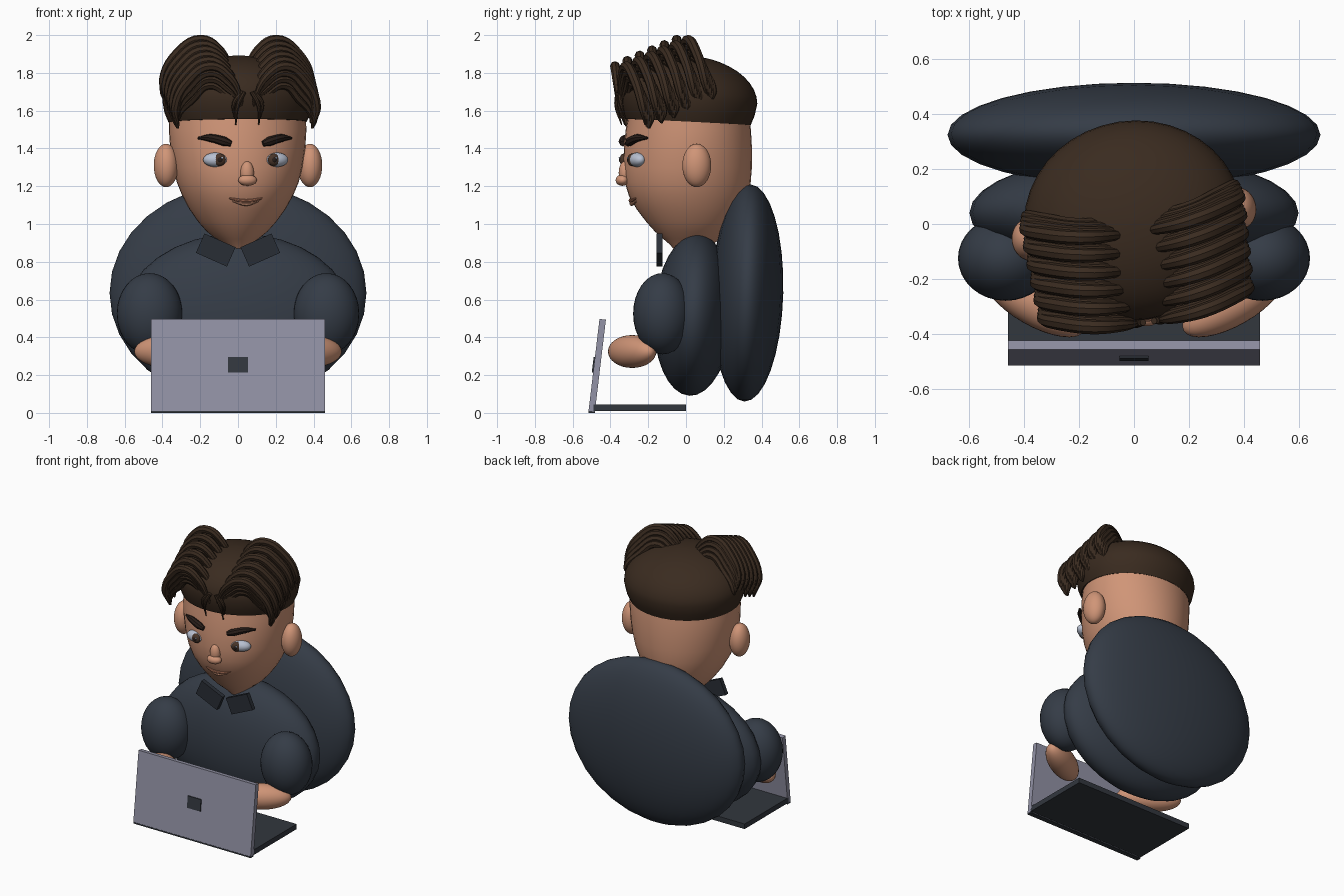
import bpy, bmesh, math
from mathutils import Matrix, Vector

if "Cube" in bpy.data.objects:
    bpy.data.objects.remove(bpy.data.objects["Cube"])

TURN = Matrix.Rotation(math.radians(8.5), 4, 'Z')   # the head looks slightly to one side


def mat(name, r, g, b):
    m = bpy.data.materials.new(name)
    m.diffuse_color = (r, g, b, 1)
    m.use_nodes = True
    m.node_tree.nodes["Principled BSDF"].inputs["Base Color"].default_value = m.diffuse_color
    return m


NAVY = mat("navy cloth", 0.035, 0.045, 0.062)
COLLAR = mat("dark collar", 0.022, 0.027, 0.036)
SKIN = mat("skin", 0.63, 0.30, 0.185)
LIP = mat("lip", 0.42, 0.17, 0.10)
HAIR = mat("dark brown hair", 0.042, 0.024, 0.014)
BROW = mat("brow", 0.022, 0.013, 0.010)
WHITE = mat("eye white", 0.48, 0.53, 0.64)
IRIS = mat("iris brown", 0.065, 0.035, 0.022)
METAL = mat("lilac metal", 0.29, 0.29, 0.38)
DARK = mat("dark casing", 0.032, 0.038, 0.048)


def finish(ob, name, m, turned=False):
    ob.name = name
    ob.data.materials.clear()
    ob.data.materials.append(m)
    bpy.ops.object.select_all(action='DESELECT')
    ob.select_set(True)
    bpy.context.view_layer.objects.active = ob
    bpy.ops.object.shade_smooth_by_angle(angle=math.radians(40))
    if turned:
        ob.matrix_world = TURN @ ob.matrix_world
    return ob


def ball(name, c, r, m, rot=(0, 0, 0), turned=False, seg=32):
    bpy.ops.mesh.primitive_uv_sphere_add(segments=seg, ring_count=seg // 2, location=c, rotation=rot)
    ob = bpy.context.object
    ob.scale = r
    bpy.context.view_layer.update()
    return finish(ob, name, m, turned)


def box(name, c, size, m, rot=(0, 0, 0)):
    bpy.ops.mesh.primitive_cube_add(size=1, location=c, rotation=rot)
    ob = bpy.context.object
    ob.scale = size
    bpy.context.view_layer.update()
    return finish(ob, name, m)


def rings(name, rows, m, tilt=0.0, n=40):
    """Stacked ellipses: (z, half width, front y, back y)."""
    bm = bmesh.new()
    loops = []
    for z, rx, yf, yb in rows:
        cy, ry = (yf + yb) / 2, (yb - yf) / 2
        loop = []
        for i in range(n):
            a = 2 * math.pi * i / n
            y = cy + ry * math.sin(a)
            loop.append(bm.verts.new((rx * math.cos(a), y, z - tilt * y)))
        loops.append(loop)
    for a, b in zip(loops, loops[1:]):
        for i in range(n):
            j = (i + 1) % n
            bm.faces.new((a[i], a[j], b[j], b[i]))
    bm.faces.new(loops[0][::-1])
    bm.faces.new(loops[-1])
    bmesh.ops.recalc_face_normals(bm, faces=bm.faces)
    me = bpy.data.meshes.new(name)
    bm.to_mesh(me)
    bm.free()
    ob = bpy.data.objects.new(name, me)
    bpy.context.collection.objects.link(ob)
    return finish(ob, name, m, True)


def strands(name, paths, radius, m, taper, res=6):
    """Tapered tubes through the given points, joined in one object."""
    cu = bpy.data.curves.new(name, 'CURVE')
    cu.dimensions = '3D'
    cu.bevel_depth = radius
    cu.bevel_resolution = 2
    cu.resolution_u = res
    cu.use_fill_caps = True
    for pts in paths:
        sp = cu.splines.new('BEZIER')
        sp.bezier_points.add(len(pts) - 1)
        for bp, p, t in zip(sp.bezier_points, pts, taper):
            bp.co = p
            bp.radius = t
            bp.handle_left_type = bp.handle_right_type = 'AUTO'
    ob = bpy.data.objects.new(name, cu)
    bpy.context.collection.objects.link(ob)
    bpy.ops.object.select_all(action='DESELECT')
    ob.select_set(True)
    bpy.context.view_layer.objects.active = ob
    bpy.ops.object.convert(target='MESH')
    return finish(bpy.context.object, name, m, True)


# Seat back, torso
ball("chair_back", (0, 0.325, 0.635), (0.68, 0.19, 0.575), NAVY, (math.radians(-1.5), 0, 0))
ball("torso", (0, 0.04, 0.52), (0.60, 0.21, 0.43), NAVY, (math.radians(-3), 0, 0))

# Head, with a narrow chin that runs into the neck
rings("head", [(0.86, 0.04, -0.06, 0.10), (0.89, 0.075, -0.085, 0.14), (0.92, 0.11, -0.12, 0.18),
               (0.96, 0.16, -0.165, 0.225), (1.01, 0.205, -0.21, 0.265), (1.08, 0.255, -0.263, 0.305),
               (1.15, 0.293, -0.303, 0.33), (1.22, 0.322, -0.324, 0.343), (1.30, 0.342, -0.332, 0.349),
               (1.40, 0.358, -0.328, 0.349), (1.50, 0.365, -0.318, 0.343), (1.60, 0.36, -0.30, 0.33)], SKIN)

# Hair cap: lower rim, then a dome
dome = [(1.54, 0.367, -0.322, 0.342), (1.59, 0.388, -0.342, 0.362)]
for k in range(11):
    a = math.radians(k * 8.9)
    c = math.cos(a)
    dome.append((1.655 + 0.237 * math.sin(a), 0.40 * c, 0.01 - 0.362 * c, 0.01 + 0.367 * c))
rings("hair_cap", dome, HAIR, tilt=0.05)

for s, side in ((-1, "left"), (1, "right")):
    # Sleeve, hand, collar
    ball(side + "_sleeve", (s * 0.468, -0.125, 0.525), (0.174, 0.155, 0.215), NAVY)
    ball(side + "_hand", (s * 0.363, -0.285, 0.325), (0.21, 0.085, 0.087), SKIN, (0, 0, s * math.radians(30)))
    box(side + "_collar", (s * 0.118, -0.14, 0.862), (0.18, 0.03, 0.112), COLLAR,
        (0, -s * math.radians(24), 0))
    # Ear, eye, brow
    ball(side + "_ear", (s * 0.385, 0.0, 1.31), (0.065, 0.077, 0.115), SKIN, turned=True)
    ball(side + "_eye", (s * 0.163, -0.285, 1.34), (0.066, 0.04, 0.038), WHITE, (0, 0, s * 0.25), True)
    ball(side + "_iris", (s * 0.145, -0.312, 1.34), (0.033, 0.022, 0.033), IRIS, (0, 0, s * 0.25), True, 20)
    ball(side + "_pupil", (s * 0.145, -0.324, 1.34), (0.017, 0.014, 0.017), BROW, (0, 0, s * 0.25), True, 16)
    ball(side + "_eye_glint", (s * 0.145 + 0.01, -0.335, 1.35), (0.006, 0.005, 0.006), WHITE, turned=True, seg=12)
    strands(side + "_brow", [[(s * 0.085, -0.325, 1.425), (s * 0.12, -0.318, 1.437),
                              (s * 0.19, -0.288, 1.455), (s * 0.25, -0.245, 1.455)]],
            0.025, BROW, (0.6, 1.0, 0.85, 0.25))
    # Rows of swept hair locks, each a fan of strands
    paths = []
    for i in range(6):
        f = i / 5
        y = -0.01 - 0.33 * f
        top = 1.975 - 0.14 * f
        w = 1.0 - 0.04 * f
        for k in range(4):
            dy, dz = 0.015 * k, -0.032 * k
            paths.append([
                (s * 0.03, y - 0.02 + dy * 0.4, top - 0.18 + dz * 0.3),
                (s * 0.095, y - 0.02 + dy, top - 0.06 + dz),
                (s * 0.20, y - 0.01 + dy, top + dz),
                (s * (0.325 - 0.008 * k) * w, y + 0.02 + dy, top - 0.075 + dz),
                (s * (0.395 - 0.004 * k) * w, y + 0.05 + dy, top - 0.215 + dz * 0.6),
                (s * 0.375 * w, y + 0.07 + dy * 0.4, top - 0.31 + dz * 0.2)])
    strands(side + "_hair_locks", paths, 0.027, HAIR, (0.3, 0.8, 1.0, 1.0, 0.85, 0.25), 5)
    # Loose wisps on the forehead
    strands(side + "_wisp", [[(s * 0.02, -0.36, 1.70), (s * 0.055, -0.365, 1.63), (s * 0.062, -0.335, 1.525)],
                             [(s * 0.03, -0.36, 1.70), (s * 0.075, -0.36, 1.64), (s * 0.068, -0.335, 1.56)]],
            0.012, HAIR, (1.0, 0.9, 0.3))

# Nose and mouth
ball("nose_bridge", (0, -0.328, 1.272), (0.036, 0.032, 0.06), SKIN, turned=True, seg=24)
ball("nose_tip", (0, -0.342, 1.232), (0.05, 0.034, 0.03), SKIN, turned=True, seg=24)
strands("mouth", [[(-0.088, -0.28, 1.137), (-0.045, -0.291, 1.126), (0, -0.295, 1.122),
                   (0.045, -0.291, 1.126), (0.088, -0.28, 1.137)]], 0.009, LIP, (0.5, 1, 1, 1, 0.5))
strands("lower_lip", [[(-0.07, -0.277, 1.122), (0, -0.29, 1.108), (0.07, -0.277, 1.122)]],
        0.013, SKIN, (0.4, 1, 0.4))

# Laptop: keyboard half, leaning lid, plain badge plate
lean = math.radians(-6.8)
box("laptop_base", (0, -0.245, 0.027), (0.92, 0.49, 0.036), DARK)
lid_c = Vector((0, -0.47, 0.252))
box("laptop_lid", lid_c, (0.92, 0.034, 0.49), METAL, (lean, 0, 0))
badge = lid_c + Matrix.Rotation(lean, 3, 'X') @ Vector((0, -0.020, 0))
box("lid_badge", badge, (0.104, 0.008, 0.082), DARK, (lean, 0, 0))
box("lid_bottom_edge", (0, -0.499, 0.005), (0.92, 0.034, 0.01), DARK)
